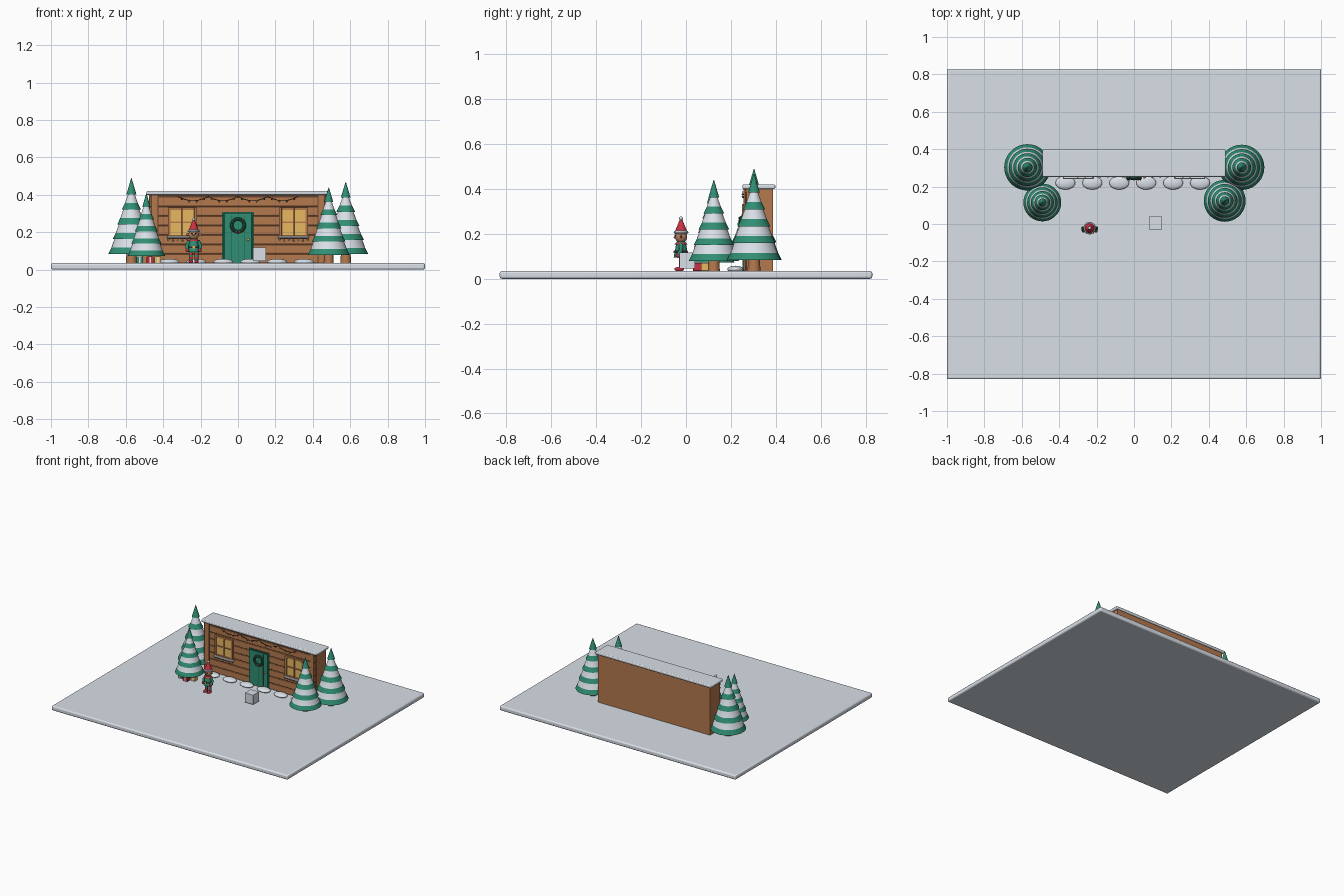
import bpy, math
from mathutils import Vector

cube = bpy.data.objects.get("Cube")
if cube:
    bpy.data.objects.remove(cube, do_unlink=True)


def material(name, r, g, b):
    m = bpy.data.materials.new(name)
    m.use_nodes = True
    m.diffuse_color = (r, g, b, 1)
    m.node_tree.nodes["Principled BSDF"].inputs["Base Color"].default_value = (r, g, b, 1)
    return m


snow = material("snow", .72, .77, .83)
wood = material("wood", .46, .19, .075)
dark = material("dark wood", .14, .06, .03)
green = material("pine green", .03, .27, .17)
deep = material("deep green", .012, .1, .06)
red = material("red", .58, .03, .05)
gold = material("window glow", .8, .48, .12)
skin = material("skin", .5, .24, .13)
black = material("black", .02, .02, .02)


def finish(name, *mats, smooth=True):
    o = bpy.context.object
    o.name = name
    for m in mats:
        o.data.materials.append(m)
    if smooth:
        bpy.ops.object.shade_smooth_by_angle(angle=math.radians(40))
    return o


def box(name, mat, x, y, z, bevel=0):
    """Box from its (low, high) extents on each axis."""
    bpy.ops.mesh.primitive_cube_add(size=1, location=[sum(a) / 2 for a in (x, y, z)])
    o = bpy.context.object
    o.scale = [a[1] - a[0] for a in (x, y, z)]
    bpy.ops.object.transform_apply(location=False, rotation=False, scale=True)
    if bevel:
        b = o.modifiers.new("round", 'BEVEL')
        b.width, b.segments = bevel, 3
    return finish(name, mat, smooth=bool(bevel))


def ball(name, mat, loc, size, seg=16):
    bpy.ops.mesh.primitive_uv_sphere_add(segments=seg, ring_count=seg // 2, radius=1, location=loc)
    bpy.context.object.scale = size if isinstance(size, tuple) else (size,) * 3
    return finish(name, mat)


def cone(name, mat, loc, r1, r2, height, seg=20):
    """Cone or cylinder standing on loc."""
    bpy.ops.mesh.primitive_cone_add(vertices=seg, radius1=r1, radius2=r2, depth=height,
                                    location=(loc[0], loc[1], loc[2] + height / 2))
    return finish(name, mat)


def tube(name, mat, points, r):
    c = bpy.data.curves.new(name, 'CURVE')
    c.dimensions, c.bevel_depth, c.bevel_resolution = '3D', r, 2
    s = c.splines.new('POLY')
    s.points.add(len(points) - 1)
    for p, q in zip(s.points, points):
        p.co = (*q, 1)
    c.use_fill_caps = True
    c.materials.append(mat)
    o = bpy.data.objects.new(name, c)
    bpy.context.collection.objects.link(o)


G = .035   # ground level

# Snowy ground slab
box("ground", snow, (-1, 1), (-.83, .83), (0, G), .01)

# Cabin shell, roof and eave
FRONT = .27
box("cabin_wall", wood, (-.475, .475), (FRONT, .388), (G, .402))
box("snow_roof", snow, (-.49, .49), (.252, .398), (.4, .42), .006)
box("eave_beam", dark, (-.47, .47), (.262, FRONT), (.39, .4))

# Planks over dark seams on the front
box("plank_seams", dark, (-.47, .47), (.267, FRONT), (G, .39))
rows = 7
pitch = (.39 - G) / rows
for i in range(rows):
    z = G + i * pitch
    box("plank", wood, (-.472, .472), (.262, .269), (z + .003, z + pitch - .003), .002)
for s in (-1, 1):
    box("corner_post", wood, (s * .445 - .015, s * .445 + .015), (.256, FRONT), (G, .4), .003)
    for e in (-1, 1):
        x = s * .445 + e * .017
        box("post_edge", dark, (x - .002, x + .002), (.26, FRONT), (G, .395))

# Door with frame, panels, knob
box("door_frame", deep, (-.085, .085), (.257, FRONT), (G, .308))
box("door", green, (-.074, .074), (.252, .26), (G, .298), .002)
for x in (-.037, 0, .037):
    box("door_groove", deep, (x - .001, x + .001), (.251, .255), (.045, .29))
ball("door_knob", gold, (.055, .25, .16), .007)

# Wreath on the door
bpy.ops.mesh.primitive_torus_add(major_radius=.034, minor_radius=.009, major_segments=28,
                                 minor_segments=8, location=(0, .246, .237),
                                 rotation=(math.pi / 2, 0, 0))
finish("wreath", deep)
for i in range(8):
    a = i * math.tau / 8
    ball("wreath_berry", red if i % 2 else green,
         (.034 * math.cos(a), .238, .237 + .034 * math.sin(a)), .005, 8)
for s in (-1, 1):
    ball("wreath_bow", red, (s * .009, .239, .2), (.009, .004, .006), 8)

# Windows with mullions, sill, snow and small beads
for s in (-1, 1):
    cx, z0, z1 = s * .297, .175, .33
    box("window_glass", gold, (cx - .07, cx + .07), (.257, FRONT), (z0, z1))
    for k in (-1, 0, 1):
        w = .004 if k == 0 else .007
        x, z = cx + k * .07, (z0 + z1) / 2 + k * .073
        box("window_upright", wood, (x - w, x + w), (.25, FRONT), (z0, z1), .001)
        box("window_rail", wood, (cx - .076, cx + .076), (.251, FRONT), (z - w, z + w), .001)
    box("window_sill", dark, (cx - .08, cx + .08), (.245, FRONT), (.163, .17))
    box("sill_snow", snow, (cx - .083, cx + .083), (.241, .262), (.169, .18), .004)
    for i in range(7):
        ball("sill_bead", snow, (cx - .075 + i * .025, .245, .16 - .004 * (i % 2)), .005, 8)

# String of lights under the eave
swags, steps = 4, 8
wire = []
for i in range(swags * steps + 1):
    t = i / steps
    wire.append((-.32 + .64 * t / swags, .253, .39 - .022 * math.sin(math.pi * (t % 1))))
tube("light_wire", black, wire, .0015)
for i, p in enumerate(wire[1::2]):
    ball("light_bulb", (red, gold, green)[i % 3], (p[0], p[1], p[2] - .005), .005, 8)

# Snow mounds along the wall
for i in range(6):
    ball("snow_mound", snow, (-.367 + i * .144, .22, .042), (.053, .036, .016), 24)


def tree(x, y, r, base, top):
    """Stepped pine: each tier is green at its rim and snowy above."""
    height, tiers, seg = top - base, 5, 36
    cone("tree_trunk", wood, (x, y, G), r * .24, r * .2, base - G + .03)
    prof = [(.01, base + .01)]
    mats = []
    for i in range(tiers):
        t0, t1 = i / tiers * .98, (i + 1) / tiers * .98
        tm = t0 + (t1 - t0) * .43
        rim, mid, end = r * (1 - t0), r * (.95 - tm), r * (.92 - t1)
        if i == tiers - 1:
            prof += [(rim, base + t0 * height), (.001, top)]
            mats += [0, 0]
        else:
            prof += [(rim, base + t0 * height), (mid, base + tm * height),
                     (end, base + t1 * height + .004)]
            mats += [0, 0, 1]
    verts = [(x + q * math.cos(k * math.tau / seg), y + q * math.sin(k * math.tau / seg), z)
             for q, z in prof for k in range(seg)]
    faces = [(j * seg + k, j * seg + (k + 1) % seg, (j + 1) * seg + (k + 1) % seg,
              (j + 1) * seg + k) for j in range(len(prof) - 1) for k in range(seg)]
    me = bpy.data.meshes.new("tree_foliage")
    me.from_pydata(verts, [], faces)
    o = bpy.data.objects.new("tree_foliage", me)
    bpy.context.collection.objects.link(o)
    bpy.ops.object.select_all(action='DESELECT')
    o.select_set(True)
    bpy.context.view_layer.objects.active = o
    finish("tree_foliage", green, snow)
    for p in me.polygons:
        p.material_index = mats[p.index // seg]


tree(-.57, .303, .124, .083, .49)
tree(-.49, .115, .101, .073, .407)
tree(.576, .303, .121, .083, .468)
tree(.485, .124, .112, .079, .44)

# Wrapped presents under the left front tree
for x, y, m in ((-.47, .05, red), (-.43, .085, gold), (-.525, .07, green)):
    box("present", m, (x - .018, x + .018), (y - .018, y + .018), (G, .07), .002)
    box("present_ribbon", snow, (x - .004, x + .004), (y - .019, y + .019), (G, .0715))

# Snow block in the yard
box("snow_block", snow, (.08, .15), (-.03, .04), (.045, .118), .002)

# Helper figure: legs, tunic, arms, head and hat
fx, fy = -.237, -.022
for s in (-1, 1):
    lx = fx + s * .015
    ball("figure_shoe", red, (lx, fy - .008, .043), (.012, .022, .01))
    for i in range(5):
        cone("figure_stocking", (green, red)[i % 2], (lx, fy, .046 + i * .011), .01, .01, .011, 12)
    tube("figure_arm", green, [(fx + s * .022, fy, .155), (fx + s * .037, fy, .128),
                               (fx + s * .033, fy - .012, .108)], .009)
    ball("figure_hand", red, (fx + s * .033, fy - .014, .103), .01, 12)
    ball("figure_ear", skin, (fx + s * .03, fy, .188), (.012, .005, .007), 12)
    ball("figure_eye", black, (fx + s * .01, fy - .026, .192), .004, 8)
cone("figure_tunic", green, (fx, fy, .095), .033, .02, .07)
cone("figure_belt", black, (fx, fy, .115), .031, .029, .01)
box("belt_buckle", gold, (fx - .006, fx + .006), (fy - .034, fy - .028), (.114, .126))
cone("figure_collar", red, (fx, fy, .153), .029, .018, .012)
ball("figure_head", skin, (fx, fy, .187), (.028, .027, .028), 20)
ball("figure_nose", skin, (fx, fy - .028, .184), .005, 8)
bpy.ops.mesh.primitive_torus_add(major_radius=.026, minor_radius=.007, major_segments=24,
                                 minor_segments=8, location=(fx, fy, .207))
finish("hat_brim", snow)
cone("hat", red, (fx, fy, .207), .029, .004, .06)
ball("hat_pompom", snow, (fx, fy, .269), .009, 12)
